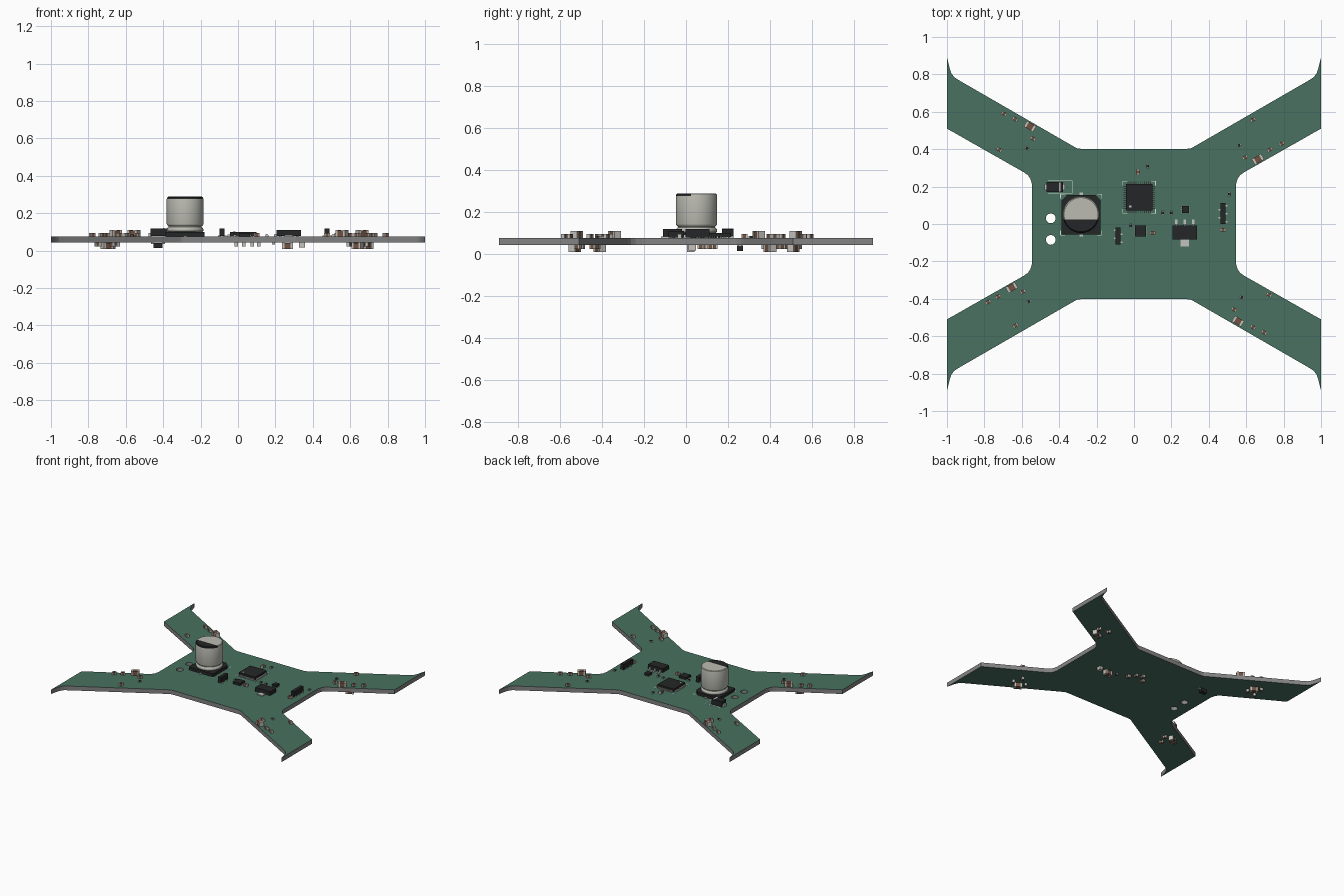
import bpy, bmesh, math
from mathutils import Matrix, Vector

if "Cube" in bpy.data.objects:
    bpy.data.objects.remove(bpy.data.objects["Cube"])

TOP, BOT = 0.075, 0.042


def mat(name, r, g, b):
    m = bpy.data.materials.new(name)
    m.diffuse_color = (r, g, b, 1)
    m.use_nodes = True
    m.node_tree.nodes["Principled BSDF"].inputs["Base Color"].default_value = m.diffuse_color
    return m


GREEN = mat("green_mask", 0.065, 0.165, 0.115)
EDGE = mat("board_edge", 0.23, 0.23, 0.23)
BLACK = mat("black_plastic", 0.018, 0.019, 0.02)
BROWN = mat("ceramic", 0.17, 0.085, 0.055)
METAL = mat("tin", 0.55, 0.54, 0.51)
CAN = mat("aluminium", 0.50, 0.50, 0.45)
WHITE = mat("silk_white", 0.7, 0.75, 0.7)


def finish(name, bm, mats):
    bmesh.ops.recalc_face_normals(bm, faces=bm.faces)
    me = bpy.data.meshes.new(name)
    bm.to_mesh(me)
    bm.free()
    for m in mats:
        me.materials.append(m)
    ob = bpy.data.objects.new(name, me)
    bpy.context.collection.objects.link(ob)
    return ob


def boxes(name, parts, x, y, rot=0, below=False):
    """parts: (cx, cy, z0, sx, sy, sz, material), z measured away from the board face"""
    bm = bmesh.new()
    mats = []
    for cx, cy, z0, sx, sy, sz, m in parts:
        if m not in mats:
            mats.append(m)
        M = Matrix.Translation((cx, cy, z0 + sz / 2)) @ Matrix.Diagonal((sx, sy, sz, 1))
        vs = bmesh.ops.create_cube(bm, size=1, matrix=M)["verts"]
        for f in {f for v in vs for f in v.link_faces}:
            f.material_index = mats.index(m)
    flip = Matrix.Diagonal((1, 1, -1 if below else 1, 1))
    bm.transform(Matrix.Translation((x, y, BOT if below else TOP))
                 @ Matrix.Rotation(math.radians(rot), 4, 'Z') @ flip)
    return finish(name, bm, mats)


def chip(name, x, y, l, w, h, body, rot=0, below=False):
    e = l * 0.22
    caps = [(s * (l - e) / 2, 0, 0, e, w, h, METAL) for s in (-1, 1)]
    return boxes(name, caps + [(0, 0, 0.001, l - 2 * e, w * 0.96, h * 0.95, body)], x, y, rot, below)


def big_cap(x, y, rot, below=False):
    chip("large_capacitor", x, y, 0.058, 0.036, 0.034, BROWN, rot, below)


def small_cap(x, y, rot, below=False):
    chip("small_capacitor", x, y, 0.03, 0.019, 0.02, BROWN, rot, below)


def resistor(x, y, rot, below=False):
    chip("resistor", x, y, 0.024, 0.014, 0.009, BLACK, rot, below)


# Board: one quarter of the outline, mirrored round, with two drilled holes
quarter = [(0.545, 0.21), (0.553, 0.24), (0.567, 0.261), (0.588, 0.276), (1, 0.51), (1, 0.89),
           (0.985, 0.83), (0.976, 0.805), (0.96, 0.784), (0.93, 0.765), (0.32, 0.413),
           (0.305, 0.405), (0.285, 0.402)]
outline = quarter + [(-x, y) for x, y in quarter[::-1]]
outline += [(-x, -y) for x, y in outline]
rings = [outline]
for hy in (0.03, -0.085):
    rings.append([(-0.445 + 0.026 * math.cos(a * math.pi / 12), hy + 0.026 * math.sin(a * math.pi / 12))
                  for a in range(24)])
cu = bpy.data.curves.new("circuit_board", 'CURVE')
cu.dimensions = '2D'
cu.fill_mode = 'BOTH'
cu.extrude = (TOP - BOT) / 2
for ring in rings:
    sp = cu.splines.new('POLY')
    sp.points.add(len(ring) - 1)
    for p, (x, y) in zip(sp.points, ring):
        p.co = (x, y, 0, 1)
    sp.use_cyclic_u = True
board = bpy.data.objects.new("circuit_board", cu)
bpy.context.collection.objects.link(board)
board.location.z = (TOP + BOT) / 2
bpy.context.view_layer.objects.active = board
board.select_set(True)
bpy.ops.object.convert(target='MESH')
board = bpy.context.view_layer.objects.active
board.data.materials.clear()
board.data.materials.append(GREEN)
board.data.materials.append(EDGE)
for f in board.data.polygons:
    f.material_index = 0 if abs(f.normal.z) > 0.5 else 1
    f.use_smooth = False
board.select_set(False)

# Electrolytic can: lathed profile with a dark polarity segment on top
CX, CY = -0.283, 0.05
prof = [(0, 0.098), (0.09, 0.098), (0.097, 0.104), (0.098, 0.113), (0.096, 0.12), (0.089, 0.126),
        (0.089, 0.13), (0.096, 0.136), (0.098, 0.142), (0.098, 0.276), (0.096, 0.284),
        (0.091, 0.288), (0, 0.288)]
bm = bmesh.new()
vs = [bm.verts.new((r, 0, z)) for r, z in prof]
es = [bm.edges.new(p) for p in zip(vs, vs[1:])]
bmesh.ops.spin(bm, geom=vs + es, cent=(0, 0, 0), axis=(0, 0, 1), angle=2 * math.pi, steps=48)
bmesh.ops.remove_doubles(bm, verts=bm.verts, dist=1e-5)
top = [f for f in bm.faces if f.calc_center_median().z > 0.277]
geom = top + list({e for f in top for e in f.edges}) + list({v for f in top for v in f.verts})
bmesh.ops.bisect_plane(bm, geom=geom, plane_co=(0, -0.027, 0), plane_no=(0, 1, 0))
for f in bm.faces:
    c = f.calc_center_median()
    f.material_index = int(c.z > 0.277 and c.y < -0.027)
bm.transform(Matrix.Translation((CX, CY, 0)))
can = finish("capacitor_can", bm, [CAN, BLACK])
bpy.context.view_layer.objects.active = can
can.select_set(True)
bpy.ops.object.shade_smooth_by_angle(angle=math.radians(35))
can.select_set(False)

# Can base with two clipped corners, and its solder tabs
bm = bmesh.new()
base = [(-0.105, -0.105), (0.105, -0.105), (0.105, 0.075), (0.075, 0.105), (-0.075, 0.105), (-0.105, 0.075)]
f = bm.faces.new([bm.verts.new((CX + x, CY + y, TOP + 0.001)) for x, y in base])
ext = bmesh.ops.extrude_face_region(bm, geom=[f])["geom"]
bmesh.ops.translate(bm, vec=(0, 0, 0.023), verts=[v for v in ext if isinstance(v, bmesh.types.BMVert)])
finish("capacitor_base", bm, [BLACK])
boxes("capacitor_tabs", [(0, s * 0.1, 0, 0.018, 0.036, 0.006, METAL) for s in (-1, 1)], CX, CY)

# Quad flat processor with a row of legs on each side
parts = [(0, 0, 0.004, 0.142, 0.142, 0.021, BLACK), (-0.048, -0.048, 0.025, 0.011, 0.011, 0.0006, METAL)]
for i in range(12):
    t = (i - 5.5) * 0.0108
    for s in (-1, 1):
        parts += [(s * 0.075, t, 0.001, 0.018, 0.005, 0.010, METAL), (t, s * 0.075, 0.001, 0.005, 0.018, 0.010, METAL)]
boxes("processor", parts, 0.028, 0.142)

# Leadless sensor and small amplifier
for nm, x, y, s, n in (("motion_sensor", 0.035, -0.037, 0.06, 6), ("small_regulator", 0.275, 0.077, 0.038, 3)):
    parts = [(0, 0, 0.001, s, s, 0.018, BLACK)]
    for i in range(n):
        t = (i - (n - 1) / 2) * s / n
        parts += [(k * s / 2, t, 0, 0.006, 0.005, 0.004, METAL) for k in (-1, 1)]
    boxes(nm, parts, x, y)

# Power regulator: three legs and a wide tab
parts = [(0, 0, 0.003, 0.13, 0.075, 0.031, BLACK), (0, -0.055, 0, 0.046, 0.036, 0.007, METAL)]
for i in (-1, 0, 1):
    parts += [(i * 0.045, 0.055, 0, 0.013, 0.03, 0.005, METAL), (i * 0.045, 0.041, 0, 0.013, 0.008, 0.017, METAL)]
boxes("power_regulator", parts, 0.272, -0.046)

# Power diode and a flat silk frame around it
boxes("power_diode", [(0, 0, 0.003, 0.088, 0.054, 0.041, BLACK), (0.027, 0, 0.044, 0.01, 0.054, 0.0006, METAL),
                      (-0.046, 0, 0, 0.016, 0.03, 0.02, METAL), (0.046, 0, 0, 0.016, 0.03, 0.02, METAL)], -0.424, 0.198)
boxes("diode_outline", [(0, 0.034, 0, 0.13, 0.003, 0.0006, WHITE), (0, -0.034, 0, 0.13, 0.003, 0.0006, WHITE),
                        (0.064, 0, 0, 0.003, 0.068, 0.0006, WHITE)], -0.395, 0.198)
# Silk corner ticks around the can and the processor
for nm, x, y, h in (("can_outline", CX, CY, 0.11), ("processor_outline", 0.028, 0.142, 0.087)):
    parts = []
    for sx in (-1, 1):
        for sy in (-1, 1):
            parts += [(sx * (h - 0.012), sy * h, 0, 0.024, 0.003, 0.0006, WHITE),
                      (sx * h, sy * (h - 0.012), 0, 0.003, 0.024, 0.0006, WHITE)]
    boxes(nm, parts, x, y)

# Pin header sockets
for nm, x, y, n in (("side_header", 0.476, 0.055, 5), ("centre_header", -0.085, -0.065, 4)):
    parts = [(0, 0, 0.002, 0.026, n * 0.0225, 0.042, BLACK)]
    for i in range(n):
        t = (i - (n - 1) / 2) * 0.0215
        parts.append(((-1) ** i * 0.015, t, 0, 0.016, 0.007, 0.006, METAL))
    boxes(nm, parts, x, y)

# Loose small parts on the centre of the top face
for x, y, r in ((0.1, -0.046, 0), (0.022, 0.278, 90), (0.476, -0.03, 0)):
    small_cap(x, y, r)
for x, y, r in ((0.073, 0.31, 90), (0.508, 0.158, 90), (-0.018, -0.01, 90), (0.155, 0.06, 90), (0.2, 0.06, 90)):
    resistor(x, y, r)

# Motor driver parts on each arm, top face: large capacitor, small capacitors, resistor
arms_top = [
    (-30, (-0.556, 0.522), [(-0.695, 0.59), (-0.636, 0.56), (-0.54, 0.457), (-0.72, 0.398)], (-0.572, 0.404)),
    (30, (0.663, 0.346), [(0.636, 0.558), (0.594, 0.356), (0.727, 0.398), (0.79, 0.43)], (0.562, 0.42)),
    (30, (-0.654, -0.34), [(-0.78, -0.418), (-0.727, -0.388), (-0.594, -0.362), (-0.634, -0.543)], (-0.562, -0.414)),
    (-30, (0.556, -0.52), [(0.722, -0.378), (0.535, -0.457), (0.636, -0.553), (0.695, -0.58)], (0.577, -0.393))]
for rot, big, smalls, res in arms_top:
    big_cap(*big, rot)
    for p in smalls:
        small_cap(*p, rot)
    resistor(*res, rot)

# Matching parts under each arm, set out along the arm direction
for x, y, rot in ((0.69, 0.40, 30), (-0.69, 0.51, -30), (-0.70, -0.41, 30), (0.64, -0.53, -30)):
    big_cap(x, y, rot, True)
    d = Vector((math.cos(math.radians(rot)), math.sin(math.radians(rot))))
    n = Vector((-d.y, d.x)) * (1 if y < 0 else -1) * (-1 if abs(y) < 0.45 else 1)
    if abs(y) < 0.45:
        n = Vector((-d.y, d.x)) * (1 if y > 0 else -1)
    for a, b in ((-0.055, 0.005), (0.04, 0.04), (-0.02, 0.09)):
        p = Vector((x, y)) + d * a + n * b
        small_cap(p.x, p.y, rot + 90, True)

# Underside centre: diode, filter capacitors, resistors
boxes("lower_diode", [(0, 0, 0.002, 0.05, 0.03, 0.026, BLACK), (-0.03, 0, 0, 0.014, 0.014, 0.008, METAL),
                      (0.03, 0, 0, 0.014, 0.014, 0.008, METAL)], -0.428, 0.257, 0, True)
big_cap(0.265, 0.022, 0, True)
chip("tantalum", 0.342, 0.03, 0.034, 0.03, 0.026, METAL, 90, True)
for x, y in ((0.03, 0.135), (-0.01, 0.085), (0.075, 0.115), (0.11, 0.07)):
    small_cap(x, y, 90, True)
resistor(0.19, 0.03, 90, True)
